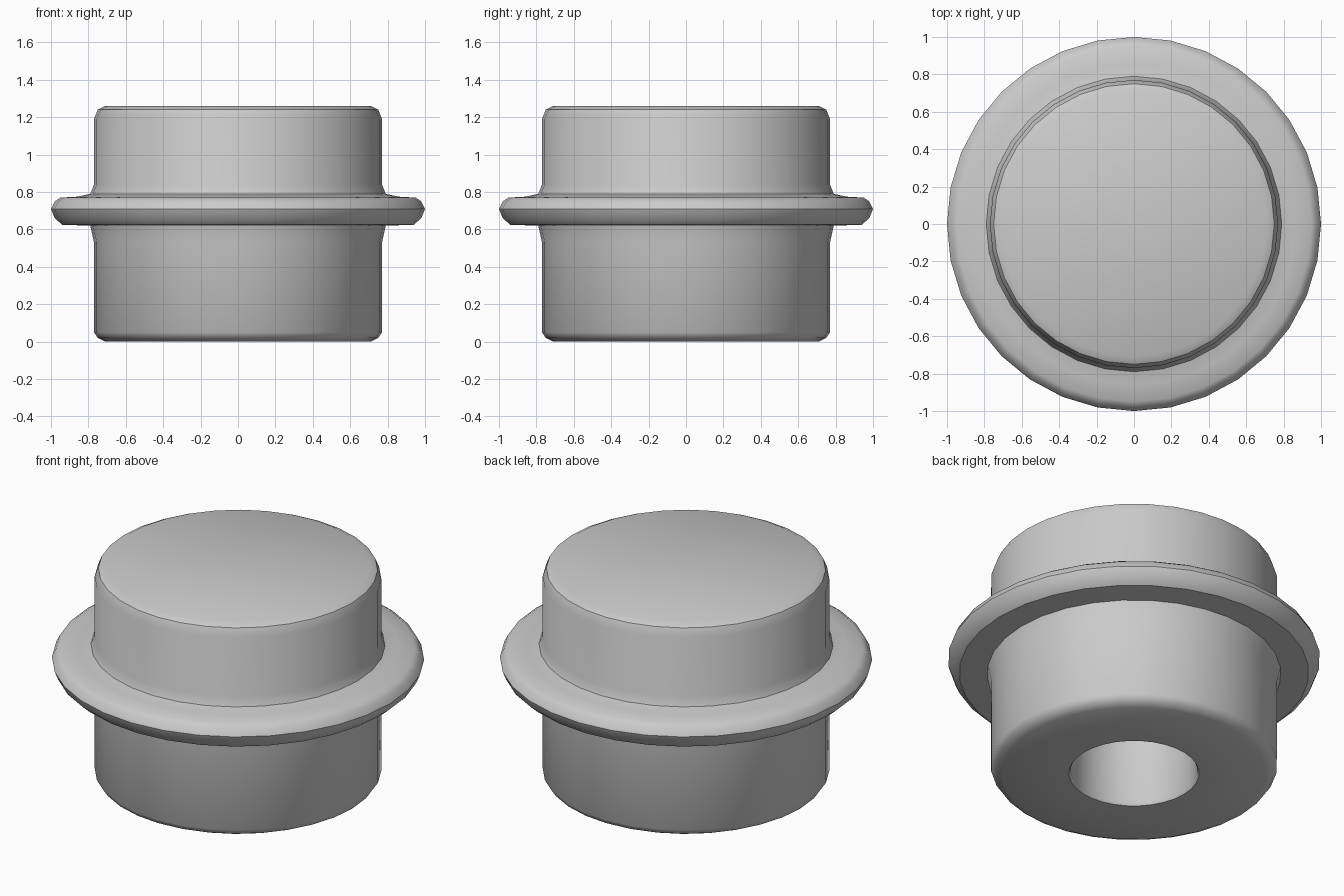
import bpy, bmesh, math

SIDES = 32

cube = bpy.data.objects.get("Cube")
if cube:
    bpy.data.objects.remove(cube, do_unlink=True)

# One grey material
grey = bpy.data.materials.new("plain grey")
grey.use_nodes = True
colour = (0.6, 0.6, 0.6, 1)
grey.diffuse_color = colour
grey.node_tree.nodes["Principled BSDF"].inputs["Base Color"].default_value = colour


def lathe(name, profile):
    """Spin a (radius, height) profile around z into a closed solid."""
    bm = bmesh.new()
    points = [bm.verts.new((r, 0, z)) for r, z in profile]
    edges = [bm.edges.new(pair) for pair in zip(points, points[1:])]
    bmesh.ops.spin(bm, geom=points + edges, axis=(0, 0, 1), cent=(0, 0, 0),
                   angle=math.tau, steps=SIDES, use_merge=True)
    bmesh.ops.remove_doubles(bm, verts=bm.verts, dist=0.0001)
    bmesh.ops.recalc_face_normals(bm, faces=bm.faces)
    mesh = bpy.data.meshes.new(name)
    bm.to_mesh(mesh)
    bm.free()
    mesh.materials.append(grey)
    obj = bpy.data.objects.new(name, mesh)
    bpy.context.collection.objects.link(obj)
    bpy.context.view_layer.objects.active = obj
    obj.select_set(True)
    bpy.ops.object.shade_smooth_by_angle(angle=math.radians(35))
    obj.select_set(False)
    return obj


# Rounded upper drum, from the centre of the lid down to the flange
upper = [(0, 1.26), (0.71, 1.26), (0.75, 1.24), (0.77, 1.19), (0.77, 0.84)]
# Flange with a soft fillet above and a rounded rim
flange = [(0.79, 0.79), (0.86, 0.775), (0.95, 0.77), (0.98, 0.75), (1, 0.71),
          (0.98, 0.66), (0.94, 0.625), (0.79, 0.62)]
# Lower drum with rounded bottom edge
lower = [(0.77, 0.53), (0.77, 0.05), (0.75, 0.02), (0.71, 0)]
# Blind bore in the underside
bore = [(0.35, 0), (0.34, 0.02), (0.34, 0.62), (0, 0.62)]

lathe("flanged_plug", upper + flange + lower + bore)
